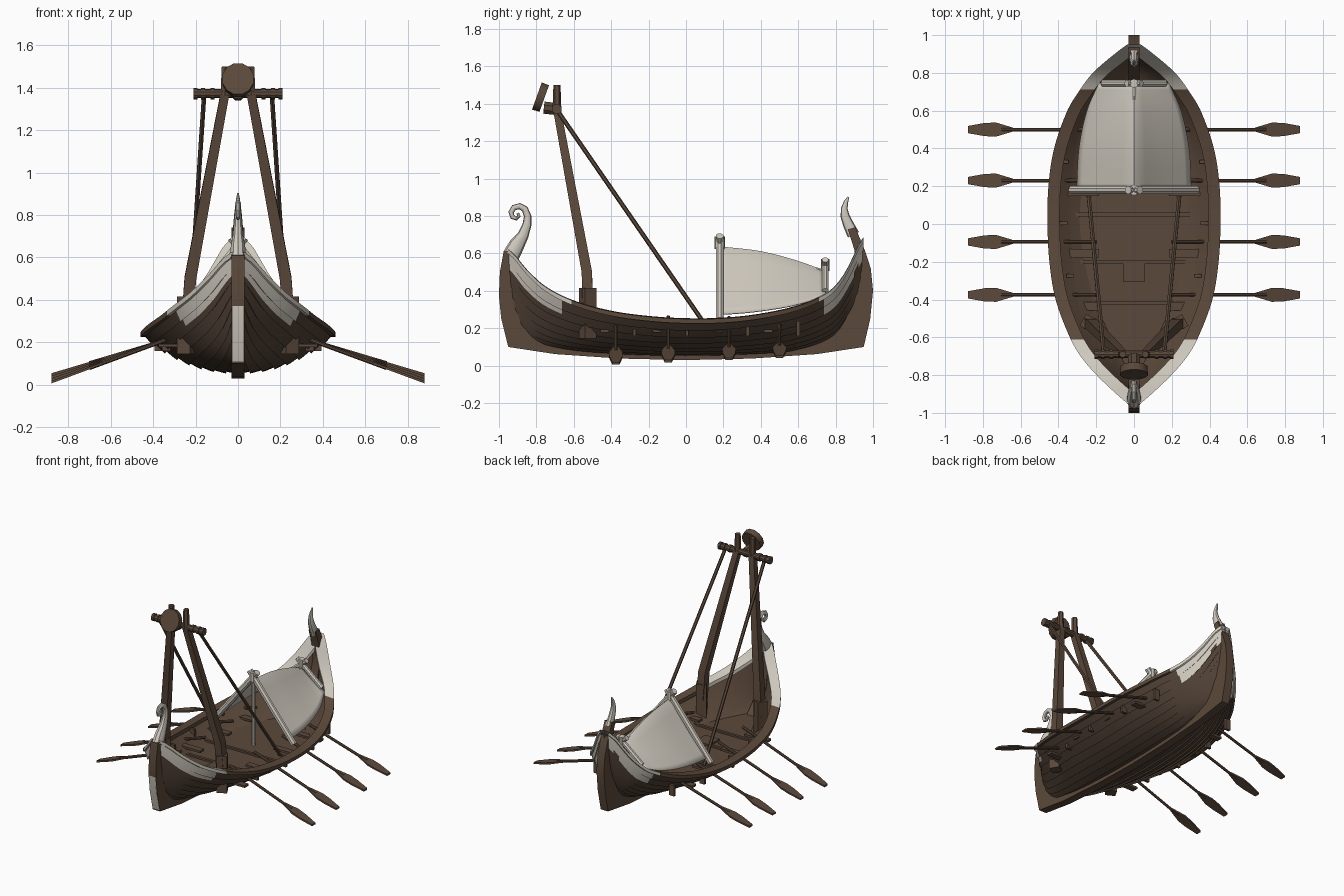
import bpy, bmesh, math
from mathutils import Vector

if "Cube" in bpy.data.objects:
    bpy.data.objects.remove(bpy.data.objects["Cube"])


def material(name, col):
    m = bpy.data.materials.new(name)
    m.diffuse_color = (*col, 1)
    m.use_nodes = True
    m.node_tree.nodes["Principled BSDF"].inputs["Base Color"].default_value = m.diffuse_color
    return m


BROWN = material("brown wood", (0.105, 0.066, 0.043))
DARK = material("dark plank wood", (0.078, 0.051, 0.035))
PALE = material("pale bone", (0.62, 0.58, 0.51))


def make(name, verts, faces, mats, rule=None, recalc=True):
    me = bpy.data.meshes.new(name)
    me.from_pydata([tuple(v) for v in verts], [], faces)
    for m in mats:
        me.materials.append(m)
    bm = bmesh.new()
    bm.from_mesh(me)
    if recalc:
        bmesh.ops.recalc_face_normals(bm, faces=bm.faces)
    if rule:
        for f in bm.faces:
            f.material_index = rule(f.calc_center_median())
    bm.to_mesh(me)
    bm.free()
    ob = bpy.data.objects.new(name, me)
    bpy.context.collection.objects.link(ob)
    return ob


def tube(name, pts, radii, mat, sides=8, squash=1.0):
    """Sweep a polygon along points; squash scales it along the side axis."""
    pts = [Vector(p) for p in pts]
    if not isinstance(radii, (list, tuple)):
        radii = [radii] * len(pts)
    d = pts[-1] - pts[0]
    ref = Vector((0, 1, 0)) if abs(d.x) > 0.7 * d.length else Vector((1, 0, 0))
    verts, n = [], len(pts)
    for i, p in enumerate(pts):
        t = (pts[min(i + 1, n - 1)] - pts[max(i - 1, 0)]).normalized()
        a = (ref - t * ref.dot(t)).normalized()
        b = t.cross(a)
        for k in range(sides):
            an = 2 * math.pi * (k + 0.5) / sides
            verts.append(p + radii[i] * (a * math.cos(an) * squash + b * math.sin(an)))
    faces = [(i * sides + k, i * sides + (k + 1) % sides, (i + 1) * sides + (k + 1) % sides, (i + 1) * sides + k)
             for i in range(n - 1) for k in range(sides)]
    faces += [tuple(range(sides)), tuple(range((n - 1) * sides, n * sides))]
    return make(name, verts, faces, [mat])


def box(name, c, s, mat, turn=0):
    v = []
    for x in (-.5, .5):
        for y in (-.5, .5):
            for z in (-.5, .5):
                px, py = x * s[0], y * s[1]
                v.append((c[0] + px * math.cos(turn) - py * math.sin(turn),
                          c[1] + px * math.sin(turn) + py * math.cos(turn), c[2] + z * s[2]))
    return make(name, v, [(0, 1, 3, 2), (4, 5, 7, 6), (0, 1, 5, 4), (2, 3, 7, 6), (0, 2, 6, 4), (1, 3, 7, 5)], [mat])


def plate(name, outline, half, mat, rule=None):
    """Side outline in (y, z), extruded across x."""
    n = len(outline)
    v = [(-half, y, z) for y, z in outline] + [(half, y, z) for y, z in outline]
    f = [tuple(range(n)), tuple(range(n, 2 * n))] + [(i, (i + 1) % n, n + (i + 1) % n, n + i) for i in range(n)]
    return make(name, v, f, [mat], rule)


def curve(table):
    """Smooth interpolation through (y, value) pairs."""
    def slope(i):
        a, b = table[max(i - 1, 0)], table[min(i + 1, len(table) - 1)]
        return (b[1] - a[1]) / (b[0] - a[0])

    def f(y):
        y = min(max(y, table[0][0]), table[-1][0])
        i = max(k for k in range(len(table) - 1) if table[k][0] <= y)
        (y0, v0), (y1, v1) = table[i], table[i + 1]
        h = y1 - y0
        t = (y - y0) / h
        return ((2*t**3 - 3*t*t + 1) * v0 + (t**3 - 2*t*t + t) * h * slope(i)
                + (3*t*t - 2*t**3) * v1 + (t**3 - t*t) * h * slope(i + 1))
    return f


width = curve([(-.96, .02), (-.9, .09), (-.8, .195), (-.7, .28), (-.6, .337), (-.4, .412), (-.2, .445), (0, .455),
               (.2, .45), (.4, .42), (.6, .35), (.7, .29), (.8, .215), (.9, .10), (.96, .02)])
sheer = curve([(-.96, .63), (-.92, .595), (-.85, .51), (-.75, .42), (-.6, .345), (-.4, .29), (-.2, .262), (0, .25),
               (.2, .253), (.4, .275), (.6, .32), (.75, .385), (.82, .45), (.88, .55), (.92, .64), (.96, .70)])
bottom = curve([(-.96, .3), (-.85, .16), (-.7, .1), (-.4, .07), (0, .06), (.4, .07), (.6, .09), (.8, .17), (.9, .31), (.96, .42)])
N = 72
YS = [-.955 + 1.905 * i / N for i in range(N + 1)]


def power(y):
    return 2.2 - 0.6 * min(1, abs(y) / .9)


def pale_end(c):
    return 1 if (c.y < -.66 or c.y > .75) and sheer(c.y) - c.z < .105 else 0


# overlapping plank hull and plain inner lining
def skin(name, strakes, lap, inset, mats, rule):
    row = []
    for k in range(strakes):
        row += [(k / strakes, lap), ((k + .5) / strakes, lap * .5), ((k + 1) / strakes, 0)]
    verts, faces, m = [], [], len(row)
    for y in YS:
        X, zk, zs = max(width(y) - inset, .004), bottom(y) + inset * .6, sheer(y) - .008
        for side in (-1, 1):
            for s, o in row:
                o = o * min(1, X / .1)
                verts.append((side * (X - .006) * s + side * o * s, y, zk + (zs - zk) * s ** power(y) - o * .8))
    for i in range(N):
        for side in (0, 1):
            for k in range(m - 1):
                a = (2 * i + side) * m + k
                faces.append((a, a + 1, a + 2 * m + 1, a + 2 * m))
    return make(name, verts, faces, mats, rule)


skin("hull_planks", 8, .011, 0, [DARK, PALE], pale_end)
skin("hull_lining", 5, 0, .03, [BROWN], None)

# gunwale rails
for side, tag in ((-1, "left"), (1, "right")):
    v, f = [], []
    for y in YS:
        X, z = width(y), sheer(y)
        sl = (width(y + .01) - width(y - .01)) / .02
        inn = max(X - min(.062 * math.sqrt(1 + sl * sl), .12), 0)
        v += [(side * (X + .003), y, z - .024), (side * (X + .003), y, z), (side * inn, y, z + .004), (side * inn, y, z - .024)]
    for i in range(N):
        f += [(4*i + k, 4*i + (k + 1) % 4, 4*i + 4 + (k + 1) % 4, 4*i + 4 + k) for k in range(4)]
    make(tag + "_rail", v, f, [BROWN, PALE], lambda c: 1 if c.y < -.62 or c.y > .72 else 0)

# keel with both stems
plate("keel_and_stems", [(-.95, .1), (-.7, .062), (-.35, .038), (0, .03), (.35, .038), (.7, .062), (.95, .1), (.985, .25), (1, .4),
                         (.988, .52), (.955, .62), (.905, .74), (.865, .73), (.9, .62), (.915, .5), (.87, .33), (.74, .16),
                         (.4, .09), (0, .08), (-.4, .09), (-.74, .14), (-.88, .28), (-.92, .48), (-.905, .62), (-.975, .61),
                         (-.995, .5), (-1, .38), (-.985, .25)], .03, BROWN)
plate("bow_stem_facing", [(-.953, .11), (-.988, .25), (-1.0, .37), (-.99, .37), (-.977, .25), (-.942, .11)], .027, PALE)

# deck with hatch and cross beams
FLOOR = .15


def floor_half(y, z=FLOOR):
    r = (z - bottom(y)) / (sheer(y) - bottom(y))
    return (width(y) - .01) * max(r, .0) ** (1 / power(y)) if r > 0 else .004


v = [(s * floor_half(y), y, FLOOR) for y in YS for s in (-1, 1)]
make("deck", v, [(2*i, 2*i + 1, 2*i + 3, 2*i + 2) for i in range(N)], [BROWN])
box("hatch", (0, -.255, FLOOR + .006), (.115, .105, .012), BROWN)
for y in (-.42, -.2, .05):
    box("cross_beam", (0, y, FLOOR + .003), (2 * floor_half(y), .02, .02), BROWN)
for y in (-.375, -.095, .23, .5):
    for s in (-1, 1):
        box("rower_bench", (s * .28, y - .06, .185), (.19, .045, .016), BROWN)
        box("rib", (s * (width(y) - .08), y + .1, .2), (.04, .018, .08), BROWN)

# oars
for i, y in enumerate((-.375, -.095, .23, .5)):
    for s in (-1, 1):
        tip = .012 + .012 * i

        def at(x):
            return (s * x, y, tip + (.2 - tip) * (.88 - x) / .51)
        tube("oar_shaft", [at(.2), at(.42), at(.7)], [.011, .010, .010], BROWN, 8)
        w = [(.64, .01), (.73, .037), (.79, .035), (.88, .019)]
        out = [(x, h) for x, h in w] + [(x, -h) for x, h in reversed(w)]
        vv = [(at(x)[0], y + h, at(x)[2] + dz) for dz in (-.006, .006) for x, h in out]
        make("oar_blade", vv, [tuple(range(8)), tuple(range(8, 16))] + [(k, (k + 1) % 8, 8 + (k + 1) % 8, 8 + k) for k in range(8)], [BROWN])

# two-legged mast with yard and stays
for s in (-1, 1):
    box("mast_socket", (s * .24, -.525, .28), (.07, .07, .27), BROWN, s * .5)
    tube("mast_leg", [(s * .238, -.525, .3), (s * .225, -.53, .5), (s * .062, -.69, 1.37)], [.04, .039, .029], BROWN, 4)
    tube("mast_top_peg", [(s * .062, -.69, 1.36), (s * .06, -.69, 1.5)], [.024, .019], BROWN, 6)
    tube("stay", [(s * .16, -.685, 1.36), (s * .24, .15, FLOOR)], .012, BROWN, 6)
    for x in (.12, .165, .2):
        tube("yard_ring", [(s * (x - .01), -.69, 1.372), (s * (x + .01), -.69, 1.372)], .027, BROWN, 10)
tube("yard", [(-.21, -.69, 1.372), (.21, -.69, 1.372)], .021, BROWN, 10)
tube("lookout_bracket", [(0, -.69, 1.372), (0, -.76, 1.38)], .035, BROWN, 8)
tube("lookout_shield", [(0, -.758, 1.428), (0, -.797, 1.442)], [.078, .08], BROWN, 12, .95)

# tent frames and canvas
for y, apex, foot, zf, r in ((.18, .655, .33, .245, .022), (.745, .535, .165, .4, .018)):
    for s in (-1, 1):
        d = Vector((s * foot, y, zf)) - Vector((0, y, apex))
        top = Vector((0, y, apex)) - d.normalized() * .05
        tube("tent_leg", [top, (s * foot, y, zf)], r, PALE, 8)
    tube("tent_knot", [(0, y, apex - .03), (0, y, apex + .035)], r * 1.3, PALE, 10)
tube("tent_post", [(0, .18, FLOOR), (0, .18, .64)], .013, PALE, 8)
tube("ridge_pole", [(0, .18, .62), (0, .45, .585), (0, .745, .50)], .013, PALE, 8)

ridge = curve([(.18, .638), (.4, .612), (.6, .56), (.75, .505)])
spread = curve([(.18, .305), (.4, .292), (.6, .25), (.75, .185)])
v, f, M, K = [], [], 16, 20
for i in range(M + 1):
    y = .18 + .565 * i / M
    zr, W, zb = ridge(y), spread(y), sheer(y) - .015
    for k in range(K + 1):
        u = 2 * k / K - 1
        v.append((u * W, y, zr - (zr - zb) * ((u * u + .004) ** .42 - .004 ** .42)))
for i in range(M):
    for k in range(K):
        a = i * (K + 1) + k
        f.append((a, a + 1, a + K + 2, a + K + 1))
tent = make("tent_canvas", v, f, [PALE])
mod = tent.modifiers.new("thickness", "SOLIDIFY")
mod.thickness = .006

# curled bow ornament and stern horn
path = [(-.935, .59), (-.905, .645), (-.87, .7), (-.85, .755), (-.847, .8), (-.862, .838), (-.89, .853), (-.92, .845),
        (-.935, .82), (-.928, .795), (-.908, .787), (-.893, .8), (-.9, .815)]
tube("bow_curl", [(0, y, z) for y, z in path],
     [.046, .042, .03, .024, .02, .018, .017, .016, .015, .013, .011, .010, .008], PALE, 10, .85)
tube("stern_horn", [(0, .895, .7), (0, .868, .755), (0, .85, .8), (0, .846, .84), (0, .855, .875), (0, .868, .902)],
     [.033, .029, .024, .018, .012, .005], PALE, 10, .8)

for ob in bpy.context.collection.objects:
    ob.select_set(True)
bpy.context.view_layer.objects.active = tent
bpy.ops.object.shade_smooth_by_angle(angle=math.radians(32))
